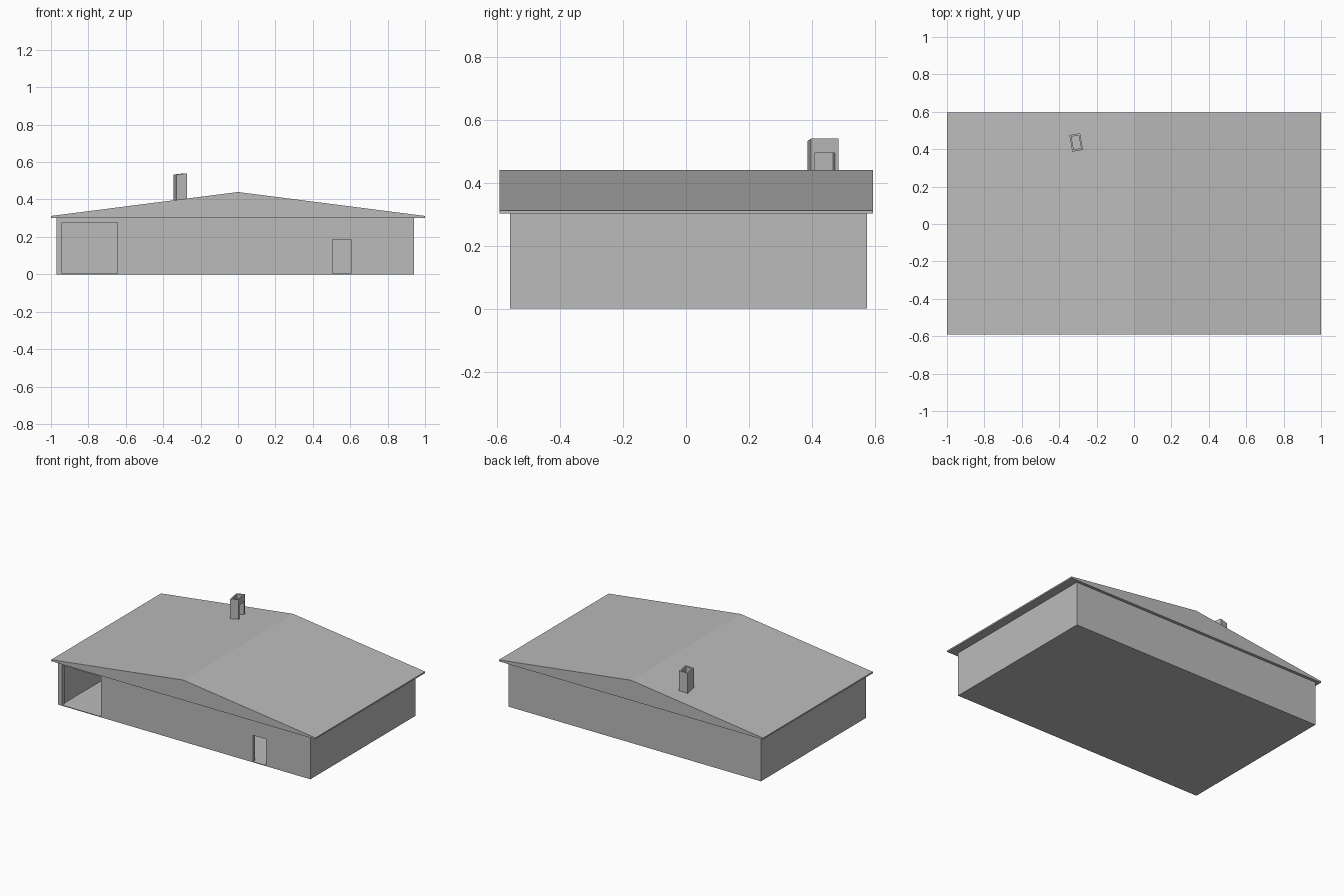
import bpy, bmesh
from math import radians
from mathutils import Matrix

cube = bpy.data.objects.get("Cube")
if cube:
    bpy.data.objects.remove(cube, do_unlink=True)

GREY = (0.5, 0.5, 0.5, 1)
mat = bpy.data.materials.new("plain grey")
mat.use_nodes = True
mat.diffuse_color = GREY
mat.node_tree.nodes["Principled BSDF"].inputs["Base Color"].default_value = GREY


def finish(name, bm):
    bmesh.ops.recalc_face_normals(bm, faces=bm.faces)
    mesh = bpy.data.meshes.new(name)
    bm.to_mesh(mesh)
    bm.free()
    mesh.materials.append(mat)
    obj = bpy.data.objects.new(name, mesh)
    bpy.context.collection.objects.link(obj)
    return obj


def box(name, x, y, z):
    """Box from (min, max) ranges on each axis."""
    bm = bmesh.new()
    bmesh.ops.create_cube(bm, size=1)
    for v in bm.verts:
        v.co = [r[0] if c < 0 else r[1] for c, r in zip(v.co, (x, y, z))]
    return finish(name, bm)


def prism(name, profile, y0, y1):
    """Extrude an x-z outline along y."""
    bm = bmesh.new()
    face = bm.faces.new([bm.verts.new((x, y0, z)) for x, z in profile])
    new = bmesh.ops.extrude_face_region(bm, geom=[face])["geom"]
    bmesh.ops.translate(bm, vec=(0, y1 - y0, 0),
                        verts=[g for g in new if isinstance(g, bmesh.types.BMVert)])
    return finish(name, bm)


def carve(obj, cutters):
    """Subtract the cutters, bake the result and remove them."""
    for c in cutters:
        c.hide_render = True
        mod = obj.modifiers.new("cut", 'BOOLEAN')
        mod.operation = 'DIFFERENCE'
        mod.solver = 'EXACT'
        mod.object = c
    bpy.context.view_layer.update()
    graph = bpy.context.evaluated_depsgraph_get()
    baked = bpy.data.meshes.new_from_object(obj.evaluated_get(graph))
    obj.modifiers.clear()
    obj.data = baked
    for c in cutters:
        bpy.data.objects.remove(c, do_unlink=True)


# Hollow walls with a floor, a garage opening and a doorway
walls = box("walls", (-0.97, 0.94), (-0.56, 0.575), (0, 0.302))
carve(walls, [
    box("room_cutter", (-0.945, 0.915), (-0.535, 0.55), (0.005, 0.4)),
    box("garage_cutter", (-0.94, -0.645), (-0.7, -0.5), (0.005, 0.277)),
    box("door_cutter", (0.505, 0.605), (-0.7, -0.5), (0.005, 0.185)),
])

# Low gabled roof with thin eaves
prism("roof", [(-1, 0.302), (1, 0.302), (1, 0.312), (0, 0.44), (-1, 0.312)],
      -0.592, 0.595)

# Hollow chimney, slightly turned, with a sloping top and a side opening
W, D = 0.029, 0.045
chimney = prism("chimney", [(-W, 0.36), (W, 0.36), (W, 0.54), (-W, 0.533)], -D, D)
carve(chimney, [
    box("flue_cutter", (-0.02, 0.02), (-0.035, 0.035), (0.37, 0.6)),
    box("side_cutter", (0, 0.1), (-0.033, 0.033), (0.37, 0.495)),
])
chimney.data.transform(Matrix.Translation((-0.309, 0.436, 0))
                       @ Matrix.Rotation(radians(10), 4, 'Z'))
